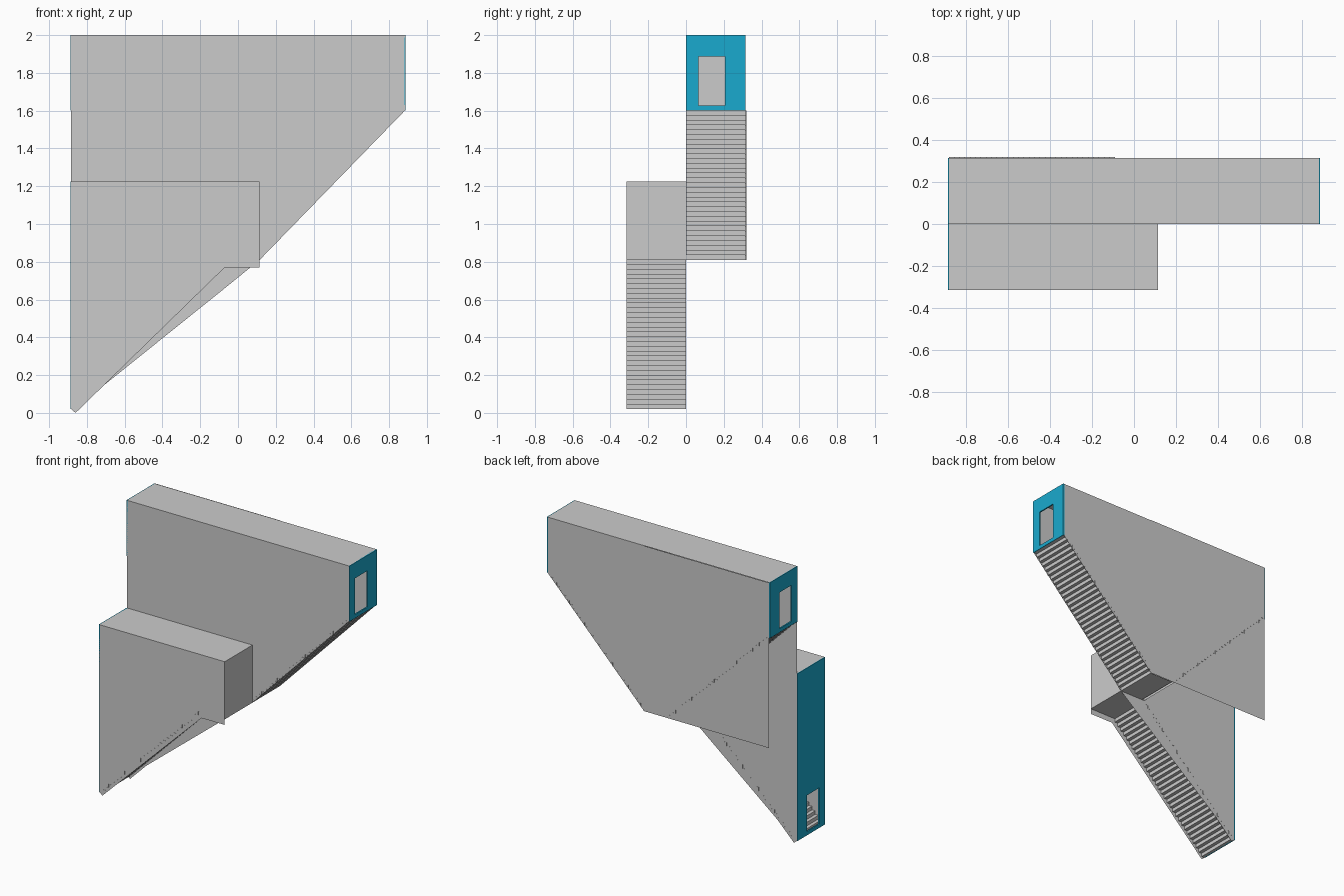
import bpy

if "Cube" in bpy.data.objects:
    bpy.data.objects.remove(bpy.data.objects["Cube"])

# Key sizes
X, W = 0.883, 0.315            # half length, shaft width
X0, X1 = -0.07, 0.115          # landing ends
FLOOR, LOW_TOP, TOP, EXIT = 0.81, 1.225, 2.0, 1.6

blue = bpy.data.materials.new("blue")
blue.diffuse_color = (0.01, 0.40, 0.62, 1)
blue.use_nodes = True
blue.node_tree.nodes["Principled BSDF"].inputs["Base Color"].default_value = blue.diffuse_color


def mesh_object(name, verts, faces):
    me = bpy.data.meshes.new(name)
    me.from_pydata(verts, [], faces)
    ob = bpy.data.objects.new(name, me)
    bpy.context.collection.objects.link(ob)
    return ob


def wall(name, y, *polys):
    """Thin wall facing y made from (x, z) outlines."""
    verts, faces = [], []
    for poly in polys:
        faces.append(range(len(verts), len(verts) + len(poly)))
        verts += [(x, y, z) for x, z in poly]
    return mesh_object(name, verts, faces)


def slab(name, xa, xb, ya, yb, z):
    return mesh_object(name, [(xa, ya, z), (xb, ya, z), (xb, yb, z), (xa, yb, z)], [range(4)])


def cross_wall(name, x, ya, yb, za, zb):
    return mesh_object(name, [(x, ya, za), (x, yb, za), (x, yb, zb), (x, ya, zb)], [range(4)])


def stairs(name, xa, za, xb, zb, ya, yb, n=31):
    """Folded sheet of risers and treads."""
    dx, dz = (xb - xa) / n, (zb - za) / n
    prof = [(xa, za)]
    for i in range(n):
        prof += [(xa + i * dx, za + (i + 1) * dz), (xa + (i + 1) * dx, za + (i + 1) * dz)]
    verts = [(x, y, z) for x, z in prof for y in (ya, yb)]
    return mesh_object(name, verts, [(2*i, 2*i+1, 2*i+3, 2*i+2) for i in range(len(prof) - 1)])


def door_panel(name, x, y, za, zb):
    """Blue end panel with a door opening."""
    def ring(a, b, c, d):
        return [(x, a, c), (x, b, c), (x, b, d), (x, a, d)]
    verts = ring(y, y + W, za, zb) + ring(y + 0.065, y + 0.207, za + 0.027, za + 0.288)
    ob = mesh_object(name, verts, [(i, (i + 1) % 4, 4 + (i + 1) % 4, 4 + i) for i in range(4)])
    ob.data.materials.append(blue)
    mod = ob.modifiers.new("thickness", 'SOLIDIFY')
    mod.thickness = 0.01
    mod.offset = 0


# Lower shaft
wall("lower_outer_wall", -W, [(-X, 0.02), (-0.86, 0), (X0, 0.77), (X1, 0.77), (X1, LOW_TOP), (-X, LOW_TOP)])
slab("lower_ceiling", -X, X1, -W, 0, LOW_TOP)
cross_wall("landing_end_wall", X1, -W, 0, FLOOR, LOW_TOP)
slab("entry_floor", -X, -0.86, -W, 0, 0.02)
stairs("lower_stairs", -0.86, 0.02, X0, FLOOR, -W - 0.001, 0.001)

# Landing joining both shafts
slab("landing_floor", X0, X1, -W, W, FLOOR)

# Shared middle wall with a passage at the landing
wall("middle_wall", 0,
     [(-X, 0.02), (-0.86, 0), (-0.73, 0.13), (X0, 0.66), (X0, TOP), (-X, TOP)],
     [(X0, 0.66), (X1, FLOOR), (X0, FLOOR)],
     [(X0, LOW_TOP), (X1, LOW_TOP), (X1, TOP), (X0, TOP)],
     [(X1, FLOOR), (X, EXIT), (X, TOP), (X1, TOP)])

# Upper shaft with two flights
wall("back_wall_left", W + 0.003, [(-X, FLOOR), (X1, FLOOR), (X1, TOP), (-X, TOP)])
wall("back_wall_right", W, [(X1, FLOOR), (X, EXIT), (X, TOP), (X1, TOP)])
slab("upper_ceiling", -X, X, 0, W, TOP)
cross_wall("upper_divider", X1, 0, W, LOW_TOP, TOP)
stairs("right_stairs", X1, FLOOR, X, EXIT, -0.001, W + 0.001)
stairs("left_stairs", X0 - 0.02, FLOOR, -X, EXIT, 0, W + 0.004)

# Door panels
door_panel("entry_door_panel", -X, -W, 0.02, LOW_TOP)
door_panel("left_exit_door_panel", -X, 0, EXIT, TOP)
door_panel("right_exit_door_panel", X, 0, EXIT, TOP)
